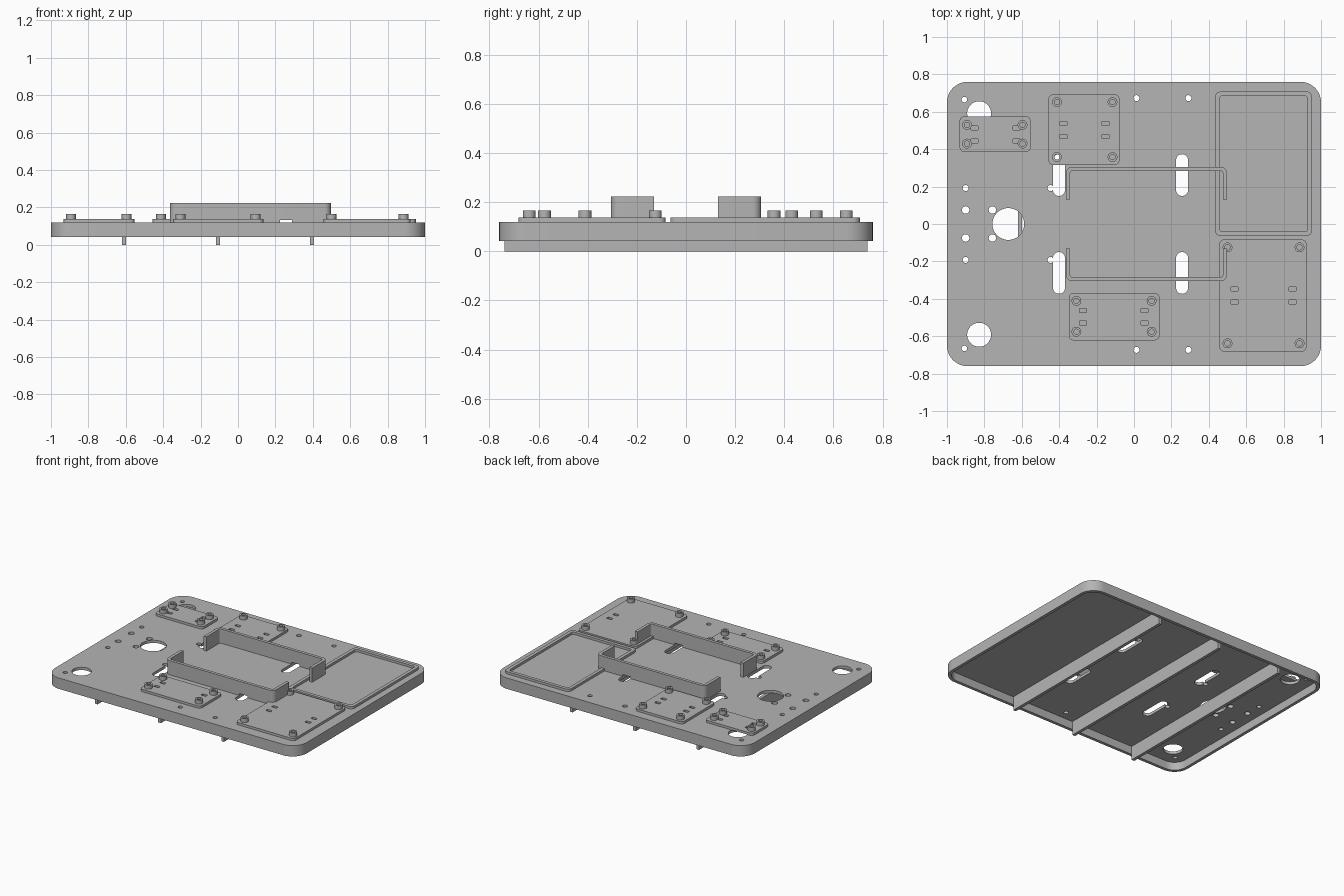
import bpy, bmesh, math

if "Cube" in bpy.data.objects:
    bpy.data.objects.remove(bpy.data.objects["Cube"], do_unlink=True)

GREY = bpy.data.materials.new("plain_grey")
GREY.use_nodes = True
COLOUR = (0.46, 0.46, 0.46, 1)
GREY.diffuse_color = COLOUR
GREY.node_tree.nodes["Principled BSDF"].inputs["Base Color"].default_value = COLOUR

BOTTOM, CEILING, TOP = 0.042, 0.1, 0.12
BOARD_TOP, POST_TOP, HANDLE_TOP = 0.137, 0.165, 0.222


def rounded(x0, x1, y0, y1, r, steps=10):
    """Outline of a rectangle with round corners."""
    r = min(r, (x1 - x0) / 2 - 1e-4, (y1 - y0) / 2 - 1e-4)
    corners = [(x1 - r, y1 - r), (x0 + r, y1 - r), (x0 + r, y0 + r), (x1 - r, y0 + r)]
    pts = []
    for i, (cx, cy) in enumerate(corners):
        for k in range(steps + 1):
            a = math.pi / 2 * (i + k / steps)
            pts.append((cx + r * math.cos(a), cy + r * math.sin(a)))
    return pts


def box(x0, x1, y0, y1):
    return [(x0, y0), (x1, y0), (x1, y1), (x0, y1)]


def circle(x, y, r, n=32):
    return [(x + r * math.cos(2 * math.pi * k / n), y + r * math.sin(2 * math.pi * k / n))
            for k in range(n)]


def prism(name, outline, z0, z1):
    """Outline pulled straight up from z0 to z1."""
    bm = bmesh.new()
    base = bm.faces.new([bm.verts.new((x, y, z0)) for x, y in outline])
    top = bmesh.ops.extrude_face_region(bm, geom=[base])["geom"]
    for v in top:
        if isinstance(v, bmesh.types.BMVert):
            v.co.z = z1
    bmesh.ops.recalc_face_normals(bm, faces=bm.faces)
    mesh = bpy.data.meshes.new(name)
    bm.to_mesh(mesh)
    bm.free()
    mesh.materials.append(GREY)
    obj = bpy.data.objects.new(name, mesh)
    bpy.context.collection.objects.link(obj)
    return obj


def select(obj):
    bpy.ops.object.select_all(action="DESELECT")
    obj.select_set(True)
    bpy.context.view_layer.objects.active = obj


def cut(obj, outlines, z0, z1):
    """Cut each outline out of the object between z0 and z1."""
    for outline in outlines:
        cutter = prism("cutter", outline, z0, z1)
        cutter.hide_render = True
        mod = obj.modifiers.new("cut", "BOOLEAN")
        mod.operation, mod.solver, mod.object = "DIFFERENCE", "EXACT", cutter
        select(obj)
        bpy.ops.object.modifier_apply(modifier=mod.name)
        bpy.data.objects.remove(cutter, do_unlink=True)


def finish(obj):
    select(obj)
    bpy.ops.object.shade_smooth_by_angle(angle=math.radians(30))


# Base plate, hollow underneath
plate = prism("base_plate", rounded(-1, 1, -0.76, 0.76, 0.11), BOTTOM, TOP)
cut(plate, [rounded(-0.978, 0.978, -0.738, 0.738, 0.09)], 0, CEILING)

# Long slots, large openings and screw holes
slots = [rounded(x - 0.032, x + 0.032, min(s * 0.15, s * 0.373), max(s * 0.15, s * 0.373), 0.032)
         for x in (-0.401, 0.257) for s in (-1, 1)]
holes = [circle(-0.672, 0, 0.085, 48)]
for s in (-1, 1):
    holes.append(circle(-0.828, s * 0.592, 0.064, 48))
    for x, y, r in ((-0.907, 0.665, 0.015), (-0.9, 0.192, 0.016), (-0.9, 0.075, 0.02),
                    (-0.757, 0.075, 0.02), (-0.446, 0.192, 0.016),
                    (0.013, 0.673, 0.016), (0.291, 0.673, 0.016)):
        holes.append(circle(x, s * y, r, 20))
cut(plate, holes + slots, 0.05, 0.133)
finish(plate)

# Ribs under the plate
for i, x in enumerate((-0.61, -0.107, 0.395)):
    prism(f"under_rib_{i + 1}", box(x - 0.011, x + 0.011, -0.738, 0.738), 0, CEILING)

# Pair of U-shaped handles, notched where the slots pass under them
handles = prism("handle_brackets", rounded(-0.364, 0.497, -0.306, 0.306, 0.035), TOP, HANDLE_TOP)
cut(handles, [rounded(-0.342, 0.475, -0.284, 0.284, 0.013),
              box(-0.6, 0.6, -0.131, 0.131)], 0, 0.3)
cut(handles, slots, 0.1, 0.133)
finish(handles)

# Raised rim of the shallow tray
tray = prism("tray_rim", rounded(0.433, 0.952, -0.064, 0.708, 0.03), TOP, BOARD_TOP)
cut(tray, [rounded(0.457, 0.928, -0.04, 0.684, 0.014)], 0, 0.3)
finish(tray)

# Mounting boards: extents, post positions, tie slot positions
boards = {
    "small_board": ((-0.932, -0.553, 0.386, 0.576), (-0.893, -0.596), (0.43, 0.53),
                    (-0.853, -0.628), (0.444, 0.513)),
    "back_board": ((-0.457, -0.078, 0.316, 0.693), (-0.412, -0.115), (0.358, 0.652),
                   (-0.377, -0.152), (0.468, 0.538)),
    "front_board": ((-0.348, 0.136, -0.622, -0.369), (-0.308, 0.094), (-0.576, -0.411),
                    (-0.273, 0.056), (-0.529, -0.462)),
    "side_board": ((0.457, 0.922, -0.682, -0.083), (0.5, 0.885), (-0.638, -0.125),
                   (0.537, 0.848), (-0.416, -0.347)),
}
for name, (extent, px, py, tx, ty) in boards.items():
    board = prism(name, rounded(*extent, 0.025), TOP, BOARD_TOP)
    posts = [(x, y) for x in px for y in py]
    ties = [(x, y) for x in tx for y in ty]
    cut(board, [circle(x, y, 0.014, 24) for x, y in posts] +
        [box(x - 0.019, x + 0.019, y - 0.011, y + 0.011) for x, y in ties], 0, 0.3)
    finish(board)
    # Hollow standoff posts
    for i, (x, y) in enumerate(posts):
        post = prism(f"{name}_post_{i + 1}", circle(x, y, 0.026, 32), BOARD_TOP, POST_TOP)
        cut(post, [circle(x, y, 0.014, 24)], 0, 0.3)
        finish(post)
